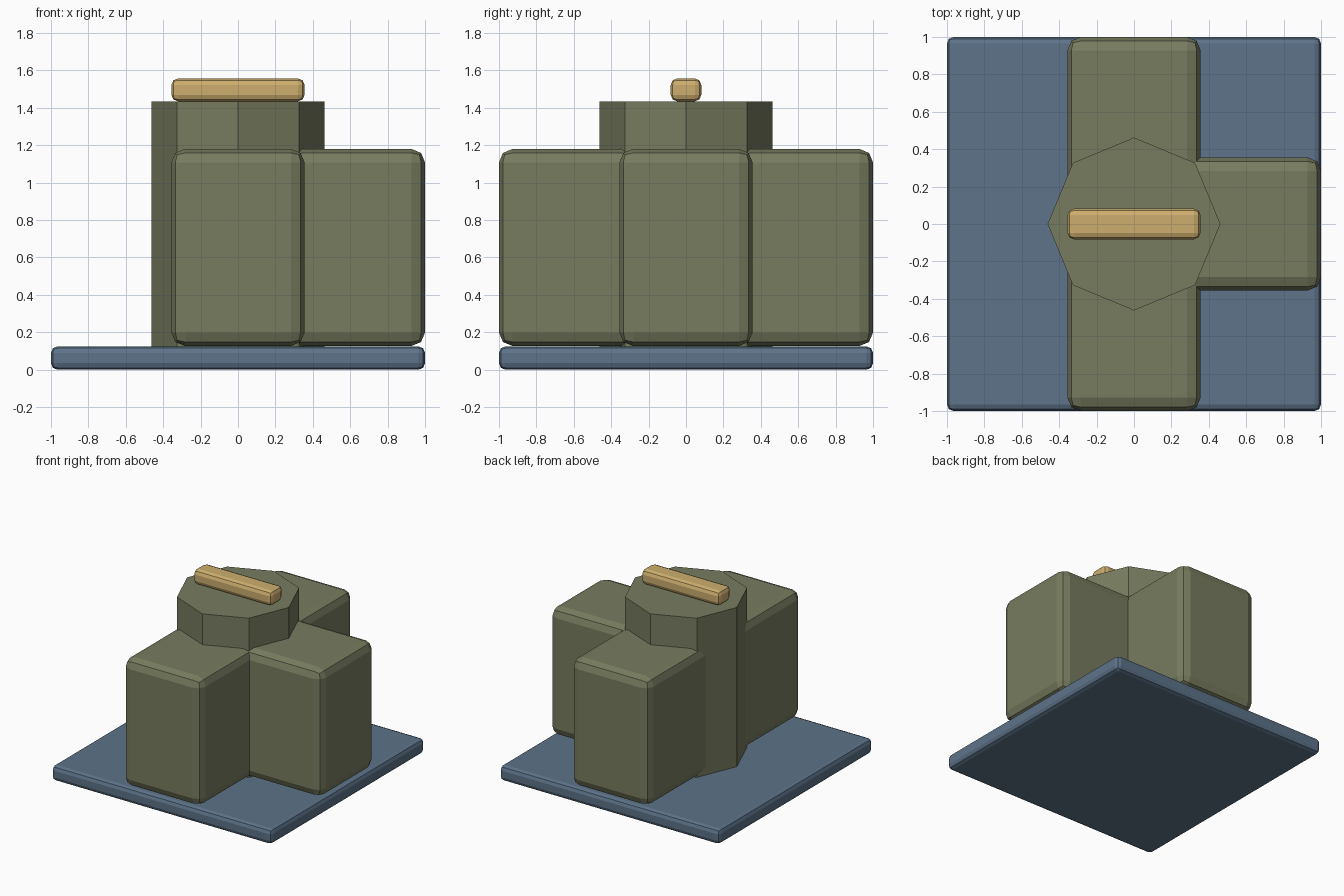
import bpy, bmesh, math

if "Cube" in bpy.data.objects:
    bpy.data.objects.remove(bpy.data.objects["Cube"])


def material(name, rgb):
    m = bpy.data.materials.new(name)
    lin = [((c / 255 + 0.055) / 1.055) ** 2.4 for c in rgb]
    m.diffuse_color = (*lin, 1)
    m.use_nodes = True
    m.node_tree.nodes["Principled BSDF"].inputs["Base Color"].default_value = m.diffuse_color
    return m


blue = material("slate_blue", (93, 115, 137))
olive = material("olive_green", (119, 124, 95))
gold = material("sand_gold", (205, 174, 110))


def finish(name, bm, mat):
    mesh = bpy.data.meshes.new(name)
    bm.to_mesh(mesh)
    bm.free()
    mesh.materials.append(mat)
    ob = bpy.data.objects.new(name, mesh)
    bpy.context.collection.objects.link(ob)
    return ob


def rounded_box(name, lo, hi, bevel, mat):
    """Box between two corners with a two-step flat-faced bevel."""
    bm = bmesh.new()
    bmesh.ops.create_cube(bm, size=1)
    for v in bm.verts:
        v.co = [l if c < 0 else h for c, l, h in zip(v.co, lo, hi)]
    bmesh.ops.bevel(bm, geom=bm.edges[:], offset=bevel, segments=2,
                    profile=0.5, affect='EDGES')
    return finish(name, bm, mat)


# Square base plate
rounded_box("base_plate", (-1, -1, 0), (1, 1, 0.125), 0.035, blue)

# Eight-sided central column with corners on the axes
bm = bmesh.new()
bottom, top, radius = 0.125, 1.433, 0.462
ring = [bm.verts.new((radius * math.cos(i * math.pi / 4),
                      radius * math.sin(i * math.pi / 4), bottom)) for i in range(8)]
base = bm.faces.new(ring)
side = bmesh.ops.extrude_face_region(bm, geom=[base], use_keep_orig=True)
for g in side["geom"]:
    if isinstance(g, bmesh.types.BMVert):
        g.co.z = top
bmesh.ops.recalc_face_normals(bm, faces=bm.faces[:])
finish("central_column", bm, olive)

# Three block arms: right, back and front (none on the left)
for name, turn in (("right_arm", 0), ("back_arm", 90), ("front_arm", -90)):
    arm = rounded_box(name, (0.1, -0.356, 0.127), (1, 0.356, 1.18), 0.072, olive)
    arm.rotation_euler.z = math.radians(turn)

# Handle bar on top
rounded_box("top_bar", (-0.356, -0.082, 1.435), (0.356, 0.082, 1.557), 0.035, gold)
